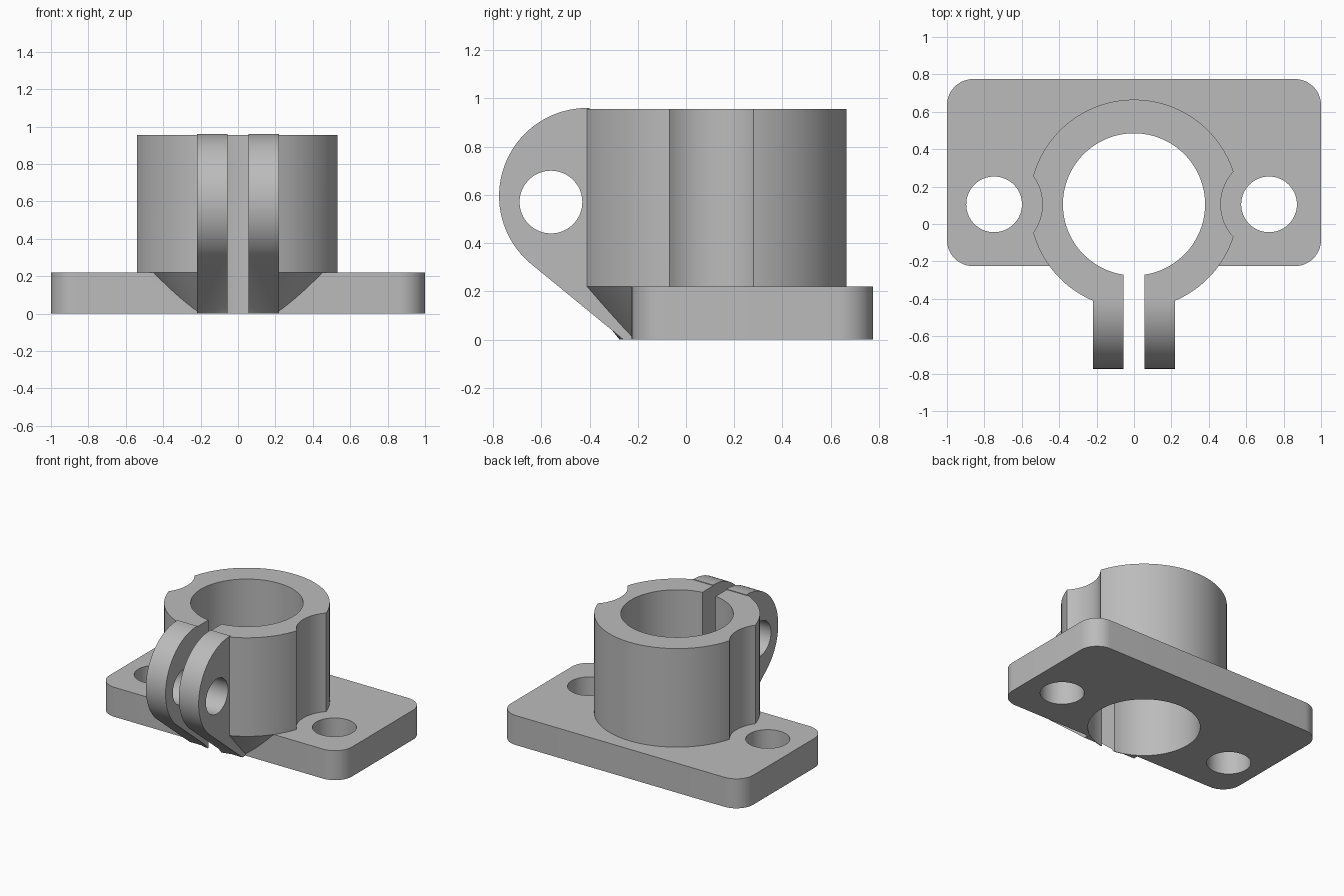
import bpy, bmesh
from math import cos, sin, radians, pi
from mathutils import Matrix, Vector

cube = bpy.data.objects.get("Cube")
if cube:
    bpy.data.objects.remove(cube, do_unlink=True)

grey = bpy.data.materials.new("light_grey")
grey.use_nodes = True
COLOUR = (0.5, 0.5, 0.5, 1)
grey.diffuse_color = COLOUR
grey.node_tree.nodes["Principled BSDF"].inputs["Base Color"].default_value = COLOUR

BASE_TOP, TOP, AXIS_Y = 0.22, 0.955, 0.105
BORE_R, BOSS_R, SLOT = 0.38, 0.56, 0.055
BOLTS = (-0.748, 0.722)


def finish(bm, name):
    bmesh.ops.recalc_face_normals(bm, faces=bm.faces)
    mesh = bpy.data.meshes.new(name)
    bm.to_mesh(mesh)
    bm.free()
    ob = bpy.data.objects.new(name, mesh)
    mesh.materials.append(grey)
    bpy.context.collection.objects.link(ob)
    return ob


def loft(name, lower, upper):
    """Solid between two matching outlines."""
    bm = bmesh.new()
    a = [bm.verts.new(p) for p in lower]
    b = [bm.verts.new(p) for p in upper]
    bm.faces.new(a)
    bm.faces.new(b)
    for i in range(len(a)):
        j = (i + 1) % len(a)
        bm.faces.new((a[i], a[j], b[j], b[i]))
    return finish(bm, name)


def arc(cx, cy, r, start, end, steps):
    angles = [radians(start + (end - start) * i / steps) for i in range(steps + 1)]
    return [(cx + r * cos(t), cy + r * sin(t)) for t in angles]


def circle(cx, cy, r, steps=96):
    return arc(cx, cy, r, 0, 360, steps)[:-1]


def prism_z(name, outline, z0, z1):
    return loft(name, [(x, y, z0) for x, y in outline], [(x, y, z1) for x, y in outline])


def prism_x(name, outline, x0, x1):
    return loft(name, [(x0, y, z) for y, z in outline], [(x1, y, z) for y, z in outline])


def combine(target, other, operation):
    mod = target.modifiers.new("combine", "BOOLEAN")
    mod.operation, mod.solver, mod.object = operation, "EXACT", other
    bpy.context.view_layer.update()
    graph = bpy.context.evaluated_depsgraph_get()
    mesh = bpy.data.meshes.new_from_object(target.evaluated_get(graph))
    target.modifiers.clear()
    target.data = mesh
    bpy.data.objects.remove(other, do_unlink=True)


# Boss: cylinder whose lower end tapers in to the bore
boss = prism_z("clamp_bracket", circle(0, AXIS_Y, BOSS_R, 128), BASE_TOP, TOP)
taper = loft("taper",
             [(x, y, 0) for x, y in circle(0, AXIS_Y, BORE_R + 0.005, 128)],
             [(x, y, BASE_TOP) for x, y in circle(0, AXIS_Y, BOSS_R, 128)])
combine(boss, taper, "UNION")

# Clearance scallops in the boss beside each bolt hole
for x in BOLTS:
    combine(boss, prism_z("scallop", circle(x, AXIS_Y, 0.258), BASE_TOP, 1.2), "DIFFERENCE")

# Base flange with rounded corners
r = 0.14
outline = []
for sx, sy, start in ((1, 1, 0), (-1, 1, 90), (-1, -1, 180), (1, -1, 270)):
    cy = 0.275 + sy * (0.5 - r)
    outline += arc(sx * (1 - r), cy, r, start, start + 90, 12)
combine(boss, prism_z("flange", outline, 0, BASE_TOP), "UNION")

# Two clamp ears: round nose, sloped underside
ear = arc(-0.41, 0.595, 0.365, 90, 231, 48)
ear += [(-0.26, 0), (-0.2, 0), (-0.2, 0.9), (-0.4, 0.9), (-0.4, 0.96)]
for side in (-1, 1):
    combine(boss, prism_x("ear", ear, side * SLOT * 0.6, side * 0.218), "UNION")

# Bore, clamping slot, bolt holes and cross hole
combine(boss, prism_z("bore", circle(0, AXIS_Y, BORE_R, 128), -0.1, 1.2), "DIFFERENCE")
slot = [(-SLOT, -1), (SLOT, -1), (SLOT, AXIS_Y), (-SLOT, AXIS_Y)]
combine(boss, prism_z("slot", slot, -0.1, 1.2), "DIFFERENCE")
for x in BOLTS:
    combine(boss, prism_z("bolt_hole", circle(x, AXIS_Y, 0.149, 64), -0.1, 0.5), "DIFFERENCE")
combine(boss, prism_x("cross_hole", circle(-0.56, 0.57, 0.13, 64), -0.5, 0.5), "DIFFERENCE")

# Smooth the curved walls, keep the edges crisp
bpy.ops.object.select_all(action="DESELECT")
boss.select_set(True)
bpy.context.view_layer.objects.active = boss
bpy.ops.object.shade_smooth_by_angle(angle=radians(25))
